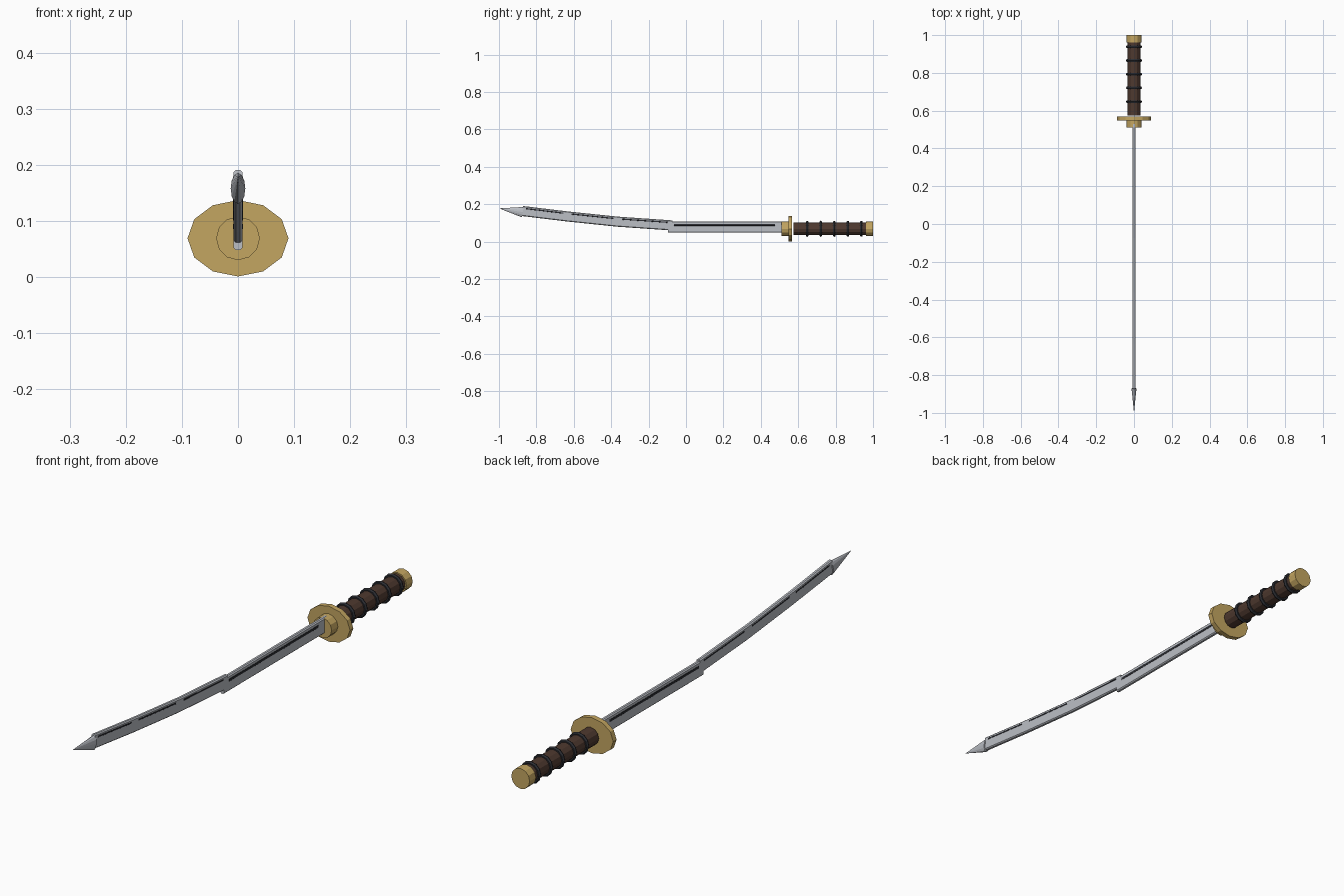
import bpy, bmesh, math
from mathutils import Matrix, Vector

if "Cube" in bpy.data.objects:
    bpy.data.objects.remove(bpy.data.objects["Cube"])

AXIS_Z = 0.069  # height of the grip axis


def material(name, rgb):
    m = bpy.data.materials.new(name)
    m.diffuse_color = (*rgb, 1)
    m.use_nodes = True
    m.node_tree.nodes["Principled BSDF"].inputs["Base Color"].default_value = m.diffuse_color
    return m


steel = material("steel", (0.50, 0.52, 0.56))
gold = material("gold", (0.55, 0.38, 0.12))
wood = material("wood", (0.075, 0.04, 0.028))
dark = material("dark", (0.025, 0.027, 0.033))


def finish(name, bm, mat):
    bmesh.ops.recalc_face_normals(bm, faces=bm.faces[:])
    me = bpy.data.meshes.new(name)
    bm.to_mesh(me)
    bm.free()
    me.materials.append(mat)
    ob = bpy.data.objects.new(name, me)
    bpy.context.collection.objects.link(ob)
    return ob


def disc(name, y0, y1, rx, rz, mat):
    """12-sided cylinder lying along y."""
    bm = bmesh.new()
    bmesh.ops.create_cone(bm, cap_ends=True, segments=12, radius1=1, radius2=1, depth=1)
    bm.transform(Matrix.Translation((0, (y0 + y1) / 2, AXIS_Z))
                 @ Matrix.Diagonal((rx, y1 - y0, rz, 1))
                 @ Matrix.Rotation(math.pi / 2, 4, 'X'))
    return finish(name, bm, mat)


def sweep(name, path, hx, hz, bevel, mat):
    """Chamfered rectangle swept along (y, z) points with mitred joints."""
    b = bevel
    prof = [(hx, hz - b), (hx - b, hz), (b - hx, hz), (-hx, hz - b),
            (-hx, b - hz), (b - hx, -hz), (hx - b, -hz), (hx, b - hz)]
    pts = [Vector(p) for p in path]
    bm = bmesh.new()
    rings = []
    for i, p in enumerate(pts):
        t = pts[min(i + 1, len(pts) - 1)] - pts[max(i - 1, 0)]
        t.normalize()
        n = Vector((t.y, -t.x))  # upward normal for a path running to -y
        rings.append([bm.verts.new((x, p.x + n.x * h, p.y + n.y * h)) for x, h in prof])
    for a, c in zip(rings, rings[1:]):
        for k in range(8):
            j = (k + 1) % 8
            bm.faces.new((a[k], a[j], c[j], c[k]))
    bm.faces.new(rings[0])
    bm.faces.new(rings[-1])
    return finish(name, bm, mat)


# Blade: straight half and curved half
sweep("straight_blade", [(0.53, 0.078), (-0.095, 0.078)], 0.008, 0.03, 0.004, steel)
curve = [(-0.075, 0.087), (-0.365, 0.107), (-0.635, 0.135), (-0.875, 0.164)]
sweep("curved_blade", curve, 0.008, 0.027, 0.004, steel)

# Dark groove lines
sweep("straight_groove", [(0.475, 0.09), (-0.065, 0.09)], 0.0085, 0.005, 0.0005, dark)
for i, (a, c) in enumerate(zip(curve, curve[1:])):
    a, c = Vector(a), Vector(c)
    up = Vector((0, 0.015))
    sweep(f"curved_groove_{i + 1}", [a.lerp(c, 0.08) + up, a.lerp(c, 0.92) + up],
          0.0085, 0.003, 0.0005, dark)

# Tip: flattened cone pointing along -y
bm = bmesh.new()
bmesh.ops.create_cone(bm, cap_ends=True, segments=12, radius1=1, radius2=0, depth=1)
bmesh.ops.remove_doubles(bm, verts=bm.verts[:], dist=1e-5)
bm.transform(Matrix.Translation((0, -0.936, 0.168))
             @ Matrix.Rotation(math.radians(-9), 4, 'X')
             @ Matrix.Diagonal((0.013, 0.129, 0.028, 1))
             @ Matrix.Rotation(math.pi / 2, 4, 'X'))
finish("blade_tip", bm, steel)

# Fittings and grip
disc("blade_collar", 0.51, 0.55, 0.039, 0.039, gold)
disc("guard", 0.548, 0.568, 0.09, 0.068, gold)
disc("grip", 0.575, 0.965, 0.034, 0.034, wood)
disc("pommel", 0.962, 1.0, 0.039, 0.039, gold)

# Grip wrap rings
for i in range(5):
    bpy.ops.mesh.primitive_torus_add(
        major_segments=12, minor_segments=6, major_radius=0.035, minor_radius=0.008,
        location=(0, 0.648 + 0.0725 * i, AXIS_Z), rotation=(math.pi / 2, 0, 0))
    ring = bpy.context.object
    ring.name = f"grip_ring_{i + 1}"
    ring.data.materials.append(dark)
